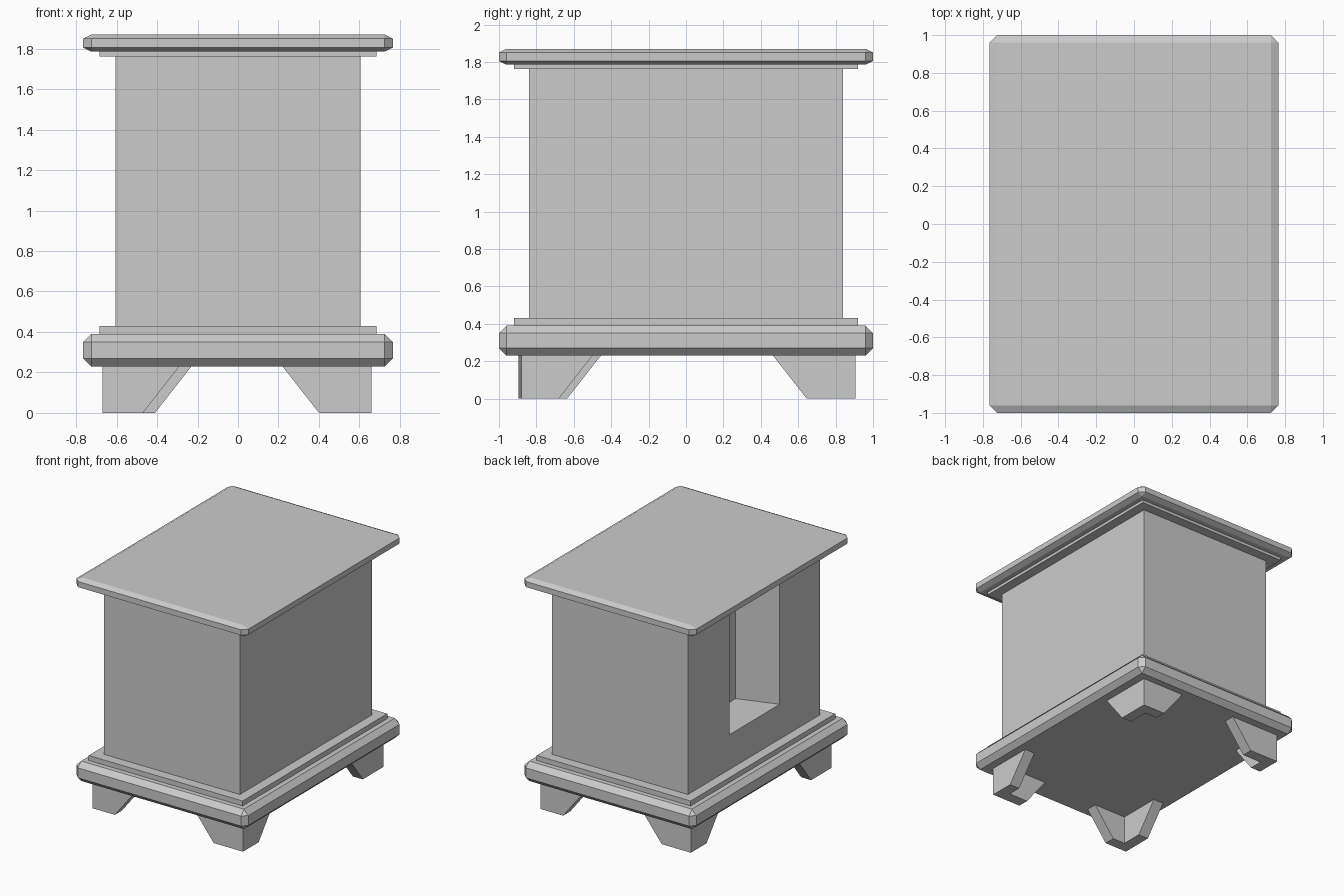
import bpy, bmesh, math
from mathutils import Vector

if "Cube" in bpy.data.objects:
    bpy.data.objects.remove(bpy.data.objects["Cube"])


def finish(name, bm):
    bmesh.ops.recalc_face_normals(bm, faces=bm.faces)
    mesh = bpy.data.meshes.new(name)
    bm.to_mesh(mesh)
    bm.free()
    ob = bpy.data.objects.new(name, mesh)
    bpy.context.collection.objects.link(ob)
    return ob


def slab(name, hx, hy, z0, z1, bevel=0.0, bevel_z=0.0):
    """Box with half sizes hx, hy; optional chamfer with its own vertical size."""
    bm = bmesh.new()
    bmesh.ops.create_cube(bm, size=2)
    k = bevel_z / bevel if bevel else 1.0      # vertical squash of the chamfer
    h = (z1 - z0) / 2
    for v in bm.verts:
        v.co = Vector((v.co.x * hx, v.co.y * hy, v.co.z * h / k))
    if bevel:
        bmesh.ops.bevel(bm, geom=bm.edges[:], offset=bevel, segments=1,
                        affect='EDGES', clamp_overlap=True)
    for v in bm.verts:
        v.co.z = v.co.z * k + (z0 + z1) / 2
    return finish(name, bm)


def extrude(bm, pts, vec):
    """Closed prism from a polygon of 3D points."""
    f = bm.faces.new([bm.verts.new(p) for p in pts])
    out = bmesh.ops.extrude_face_region(bm, geom=[f], use_keep_orig=True)
    verts = [g for g in out['geom'] if isinstance(g, bmesh.types.BMVert)]
    bmesh.ops.translate(bm, verts=verts, vec=vec)


# Plinth, top board and their thin steps
slab("base_board", 0.765, 1.0, 0.23, 0.39, 0.04, 0.04)
slab("base_step", 0.685, 0.92, 0.39, 0.43)
slab("top_step", 0.685, 0.92, 1.762, 1.785)
slab("top_board", 0.765, 1.0, 1.785, 1.87, 0.04, 0.02)

# Cabinet body with a tapered niche in the left side
body = slab("cabinet_body", 0.605, 0.84, 0.43, 1.762)
bm = bmesh.new()
extrude(bm, [(-0.705, -0.36, 0.71), (-0.285, -0.225, 0.71),
             (-0.285, 0.21, 0.71), (-0.705, 0.345, 0.71)], (0, 0, 1.2))
cutter = finish("niche_cutter", bm)
cutter.hide_render = True
mod = body.modifiers.new("niche", 'BOOLEAN')
mod.operation = 'DIFFERENCE'
mod.solver = 'EXACT'
mod.object = cutter
bpy.context.view_layer.objects.active = body
body.select_set(True)
bpy.ops.object.modifier_apply(modifier=mod.name)
bpy.data.objects.remove(cutter)

# Bracket feet: a long and a short board butted at the corner, turned per corner
T, H = 0.09, 0.23
corners = [("front_left_foot", -0.67, -0.895), ("front_right_foot", 0.66, -0.88),
           ("back_right_foot", 0.66, 0.905), ("back_left_foot", -0.67, 0.895)]
for i, (name, x, y) in enumerate(corners):
    bm = bmesh.new()
    extrude(bm, [(0, 0, 0), (0, 0.26, 0), (0, 0.44, H), (0, 0, H)], (T, 0, 0))
    extrude(bm, [(T, 0, 0), (0.2, 0, 0), (0.38, 0, H), (T, 0, H)], (0, T, 0))
    foot = finish(name, bm)
    foot.location = (x, y, 0)
    foot.rotation_euler.z = i * math.pi / 2
